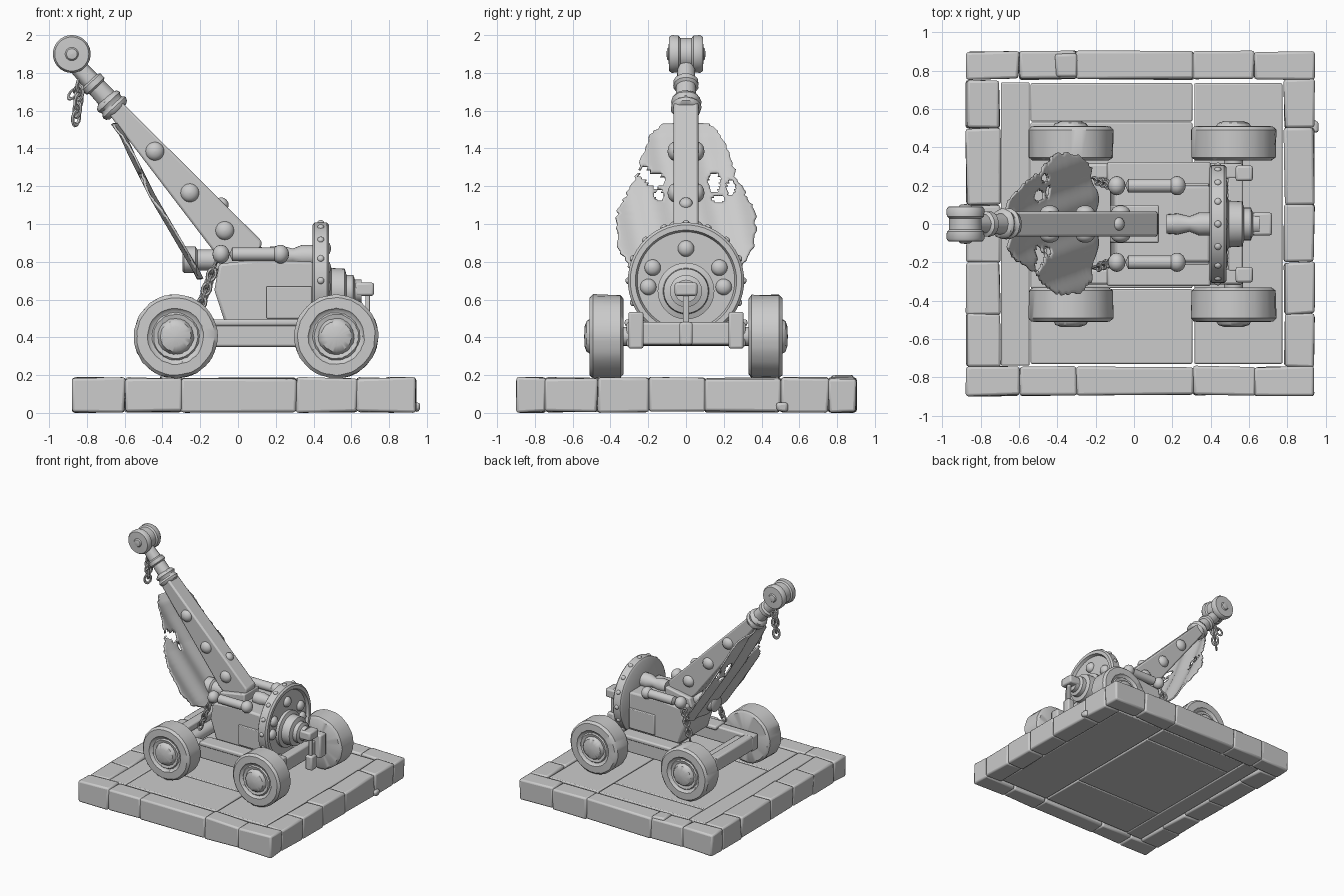
import bpy, bmesh, math, random
from mathutils import Vector, Matrix

random.seed(4)
if "Cube" in bpy.data.objects:
    bpy.data.objects.remove(bpy.data.objects["Cube"])

GREY = (0.6, 0.6, 0.6, 1)
mat = bpy.data.materials.new("plain grey")
mat.use_nodes = True
mat.diffuse_color = GREY
mat.node_tree.nodes["Principled BSDF"].inputs["Base Color"].default_value = GREY


def finish(bm, name, bevel=0, segments=2):
    bmesh.ops.recalc_face_normals(bm, faces=bm.faces)
    me = bpy.data.meshes.new(name)
    bm.to_mesh(me)
    bm.free()
    me.materials.append(mat)
    me.shade_smooth()
    me.set_sharp_from_angle(angle=math.radians(40))
    ob = bpy.data.objects.new(name, me)
    bpy.context.collection.objects.link(ob)
    if bevel:
        mod = ob.modifiers.new("Soft edges", 'BEVEL')
        mod.width, mod.segments = bevel, segments
    return ob


def box(name, x, y, z, bevel=0.012, jitter=0, cuts=0):
    bm = bmesh.new()
    bmesh.ops.create_cube(bm, size=1)
    for v in bm.verts:
        v.co = [(a + b) / 2 + c * (b - a) for (a, b), c in zip((x, y, z), v.co)]
        if jitter:
            v.co += Vector([random.uniform(-jitter, jitter) for _ in range(3)])
            v.co.z = max(v.co.z, 0)
    return finish(bm, name, bevel)


def lathe(name, profile, origin, axis, sides=40, wobble=0):
    """Revolve (distance along axis, radius) points about an axis."""
    bm = bmesh.new()
    turn = Vector(axis).to_track_quat('Z', 'Y')
    rings = []
    for d, r in profile:
        ring = []
        for i in range(sides):
            a = math.tau * i / sides
            s = r + random.uniform(-wobble, wobble)
            ring.append(bm.verts.new(Vector(origin) + turn @ Vector((s * math.cos(a), s * math.sin(a), d))))
        rings.append(ring)
    for p, q in zip(rings, rings[1:]):
        for i in range(sides):
            j = (i + 1) % sides
            bm.faces.new((p[i], p[j], q[j], q[i]))
    bm.faces.new(rings[0])
    bm.faces.new(rings[-1])
    return finish(bm, name)


def stud(name, origin, axis, r):
    """Domed rivet sitting on a surface."""
    dome = [(r * 0.75 * math.sin(t), max(r * math.cos(t), 0.001)) for t in [k * math.pi / 10 for k in range(6)]]
    return lathe(name, [(-0.02, r)] + dome, origin, axis, 20)


def prism(name, outline, half, bevel=0.01):
    """Side outline in x and z, extruded across y."""
    bm = bmesh.new()
    sides = [[bm.verts.new((x, s * half, z)) for x, z in outline] for s in (-1, 1)]
    for ring in sides:
        bm.faces.new(ring)
    n = len(outline)
    for i in range(n):
        bm.faces.new([sides[0][i], sides[0][(i + 1) % n], sides[1][(i + 1) % n], sides[1][i]])
    return finish(bm, name, bevel)


def chain(name, start, end, links, r):
    """Alternating oval links from start to end."""
    a, b = Vector(start), Vector(end)
    turn = (b - a).to_track_quat('Z', 'Y')
    for k in range(links):
        bm = bmesh.new()
        rings = []
        for i in range(12):
            t = math.tau * i / 12
            ring = []
            for j in range(6):
                u = math.tau * j / 6
                w = r + r * 0.36 * math.cos(u)
                p = Vector((w * math.cos(t), r * 0.36 * math.sin(u), 1.5 * w * math.sin(t)))
                p = turn @ (Matrix.Rotation(math.pi / 2 * (k % 2) + 0.5, 3, 'Z') @ p)
                ring.append(bm.verts.new(p + a.lerp(b, (k + 0.5) / links)))
            rings.append(ring)
        for i in range(12):
            for j in range(6):
                p, q, m = rings[i], rings[(i + 1) % 12], (j + 1) % 6
                bm.faces.new((p[j], q[j], q[m], p[m]))
        finish(bm, f"{name}_link_{k}")


# Stone plinth: border blocks around floor slabs
STONE = dict(bevel=0.014, jitter=0.006)
xs = [-0.875, -0.6, -0.3, 0.31, 0.63, 0.94]
for name, y in (("front", (-0.895, -0.745)), ("back", (0.755, 0.9))):
    for x in zip(xs, xs[1:]):
        box(f"{name}_border_block", x, y, (0.005, 0.185), **STONE)
ys = [-0.745, -0.47, -0.2, 0.1, 0.5, 0.755]
for name, x in (("right", (-0.875, -0.7)), ("left", (0.785, 0.94))):
    for y in zip(ys, ys[1:]):
        box(f"{name}_border_block", x, y, (0.005, 0.185), **STONE)
for x, y in (((-0.695, -0.545), (-0.74, 0.74)), ((-0.54, 0.305), (-0.73, -0.34)),
             ((-0.54, 0.305), (-0.335, 0.53)), ((-0.54, 0.305), (0.535, 0.735)),
             ((0.315, 0.775), (-0.73, 0.735))):
    box("floor_slab", x, y, (0.02, 0.18), bevel=0.008)
box("border_chip", (-0.41, -0.3), (0.77, 0.89), (0.1, 0.198), **STONE)
box("corner_rubble", (0.92, 0.965), (0.48, 0.54), (0.01, 0.05), **STONE)

# Road wheels, hubs and axles
tyre = [(-0.09, 0.05), (-0.09, 0.2), (-0.075, 0.218), (0.07, 0.222), (0.088, 0.205), (0.09, 0.148),
        (0.078, 0.138), (0.074, 0.125), (0.084, 0.117), (0.078, 0.095), (0.088, 0.09),
        (0.105, 0.08), (0.115, 0.05), (0.117, 0.002)]
for x in (-0.33, 0.52):
    lathe("axle", [(-0.36, 0.05), (0.36, 0.05)], (x, 0, 0.405), (0, 1, 0), 20)
    for s in (-1, 1):
        lathe("road_wheel", tyre, (x, s * 0.422, 0.405), (0, s, 0), 48, 0.0025)

# Chassis rails and crossbars
for s in (-1, 1):
    y = sorted((s * 0.235, s * 0.315))
    box("chassis_rail", (-0.46, 0.57), y, (0.35, 0.48))
    box("rail_lip", (-0.14, 0.4), sorted((s * 0.2, s * 0.325)), (0.46, 0.495))
    box("rail_end", (0.53, 0.62), sorted((s * 0.225, s * 0.305)), (0.34, 0.535))
for x in (-0.42, 0.53):
    box("crossbar", (x - 0.04, x + 0.04), (-0.25, 0.25), (0.36, 0.48))

# Body housing
prism("body_housing", [(-0.07, 0.48), (0.4, 0.48), (0.4, 0.8), (0.1, 0.81), (-0.1, 0.79), (-0.125, 0.65)], 0.2, 0.015)
for s in (-1, 1):
    box("side_plate", (0.15, 0.39), sorted((s * 0.19, s * 0.212)), (0.5, 0.67), 0.006)
prism("boom_mount", [(-0.13, 0.76), (0.13, 0.76), (0.13, 0.88), (-0.1, 0.84)], 0.1)
lathe("drive_shaft", [(0, 0.05), (0.06, 0.055), (0.12, 0.04), (0.17, 0.06), (0.25, 0.06)],
      (0.17, 0, 0.83), (1, 0, 0), 20)
lathe("rear_drum", [(0, 0.058), (0.01, 0.07), (0.07, 0.07), (0.08, 0.055), (0.22, 0.055)],
      (-0.295, 0, 0.81), (1, 0, 0), 28)

# Side grab bars with knob ends
knob = [(0.045 * math.sin(t), max(0.05 * math.cos(t), 0.002)) for t in [k * math.pi / 8 - math.pi / 2 for k in range(9)]]
bar = [(-0.09 + d, r) for d, r in knob] + [(-0.03, 0.036), (0.21, 0.036)] + [(0.225 + d, r) for d, r in knob]
for s in (-1, 1):
    lathe("grab_bar", bar, (0, s * 0.2, 0.84), (1, 0, 0), 20)
    chain("side_chain", (-0.12, s * 0.2, 0.79), (-0.2, s * 0.23, 0.56), 6, 0.022)

# Flywheel with rim studs, face bolts and stepped hub
CZ = 0.7
lathe("flywheel", [(0, 0.05), (0, 0.295), (0.01, 0.308), (0.075, 0.308), (0.088, 0.295), (0.088, 0.268),
                   (0.065, 0.258), (0.065, 0.05)], (0.395, 0, CZ), (1, 0, 0), 56)
for a in (90, 28, 152, -4, 184):
    a = math.radians(a)
    stud("flywheel_bolt", (0.46, 0.2 * math.cos(a), CZ - 0.02 + 0.19 * math.sin(a)), (1, 0, 0), 0.043)
for k in range(16):
    a = math.tau * k / 16
    d = Vector((0, math.cos(a), math.sin(a)))
    stud("rim_stud", Vector((0.438, 0, CZ)) + d * 0.307, d, 0.018)
lathe("flywheel_hub", [(0, 0.15), (0.03, 0.15), (0.04, 0.122), (0.11, 0.118), (0.12, 0.085), (0.155, 0.085),
                       (0.165, 0.06), (0.2, 0.06)], (0.455, 0, 0.645), (1, 0, 0), 36)

# Hand crank
box("crank_block", (0.62, 0.72), (-0.06, 0.06), (0.62, 0.69))
box("crank_arm", (0.675, 0.7), (-0.016, 0.016), (0.42, 0.64), 0.005)
box("crank_grip", (0.655, 0.72), (-0.035, 0.035), (0.36, 0.48))

# Boom arm, collars, neck and tip pulley
prism("boom_arm", [(-0.69, 1.59), (-0.63, 1.66), (0.125, 0.91), (0.12, 0.85), (-0.1, 0.83), (-0.14, 0.87)], 0.065, 0.012)
for s in (-1, 1):
    for x, z in ((-0.44, 1.385), (-0.255, 1.165), (-0.07, 0.965)):
        stud("boom_bolt", (x, s * 0.06, z), (0, s, 0), 0.05)
up = Vector((-0.68, 0, 0.73)).normalized()
stud("boom_top_bolt", (-0.08, 0, 1.11), (0.7, 0, 0.7), 0.035)
lathe("boom_collar", [(0, 0.06), (0.01, 0.075), (0.03, 0.08), (0.045, 0.07), (0.055, 0.07),
                      (0.07, 0.08), (0.085, 0.074), (0.1, 0.05)], (-0.635, 0, 1.595), up, 24, 0.003)
lathe("boom_neck", [(0, 0.055), (0.1, 0.052), (0.11, 0.066), (0.14, 0.066), (0.15, 0.05), (0.26, 0.045)],
      (-0.68, 0, 1.65), up, 24, 0.002)
half = [(0.0, 0.085), (0.03, 0.085), (0.04, 0.097), (0.075, 0.1), (0.09, 0.09), (0.092, 0.035), (0.1, 0.028), (0.104, 0.002)]
lathe("tip_pulley", [(-d, r) for d, r in half[:0:-1]] + half, (-0.88, 0, 1.9), (0, 1, 0), 40)
chain("tip_chain", (-0.83, 0, 1.76), (-0.86, 0.01, 1.54), 5, 0.025)
chain("tip_chain_short", (-0.83, 0.02, 1.74), (-0.89, 0.03, 1.67), 2, 0.02)

# Ragged torn sail behind the boom: each row is height, depth, half width
ROWS = [(1.53, -0.655, 0.12), (1.47, -0.61, 0.19), (1.36, -0.56, 0.235), (1.25, -0.505, 0.265), (1.15, -0.455, 0.32),
        (1.09, -0.42, 0.36), (0.98, -0.355, 0.375), (0.86, -0.285, 0.355), (0.76, -0.225, 0.29), (0.7, -0.195, 0.14)]
HOLES = [(0.15, 1.22, 0.035, 0.055), (0.24, 1.19, 0.022, 0.04), (0.17, 1.13, 0.03, 0.025),
         (-0.16, 1.23, 0.05, 0.04), (-0.22, 1.27, 0.03, 0.03), (-0.14, 1.15, 0.025, 0.03)]
bm = bmesh.new()
grid, STEPS, COLS = [], 6, 48
for (z0, x0, w0), (z1, x1, w1) in zip(ROWS, ROWS[1:]):
    for k in range(STEPS):
        t = k / STEPS
        z, x, w = z0 + t * (z1 - z0), x0 + t * (x1 - x0), w0 + t * (w1 - w0)
        tear = [random.uniform(-0.012, 0.008) for _ in range(2)]
        row = []
        for i in range(COLS + 1):
            u = 2 * i / COLS - 1
            y = u * (w + tear[u > 0])
            row.append(bm.verts.new((x + 0.012 * math.sin(y * 28 + z * 6), y, z)))
        grid.append(row)
for p, q in zip(grid, grid[1:]):
    for i in range(COLS):
        c = (p[i].co + q[i + 1].co) / 2
        if all(((c.y - y) / a) ** 2 + ((c.z - z) / b) ** 2 > 1 for y, z, a, b in HOLES):
            bm.faces.new((p[i], p[i + 1], q[i + 1], q[i]))
sail = finish(bm, "torn_sail")
solid = sail.modifiers.new("Cloth thickness", 'SOLIDIFY')
solid.thickness, solid.offset = 0.012, 0
